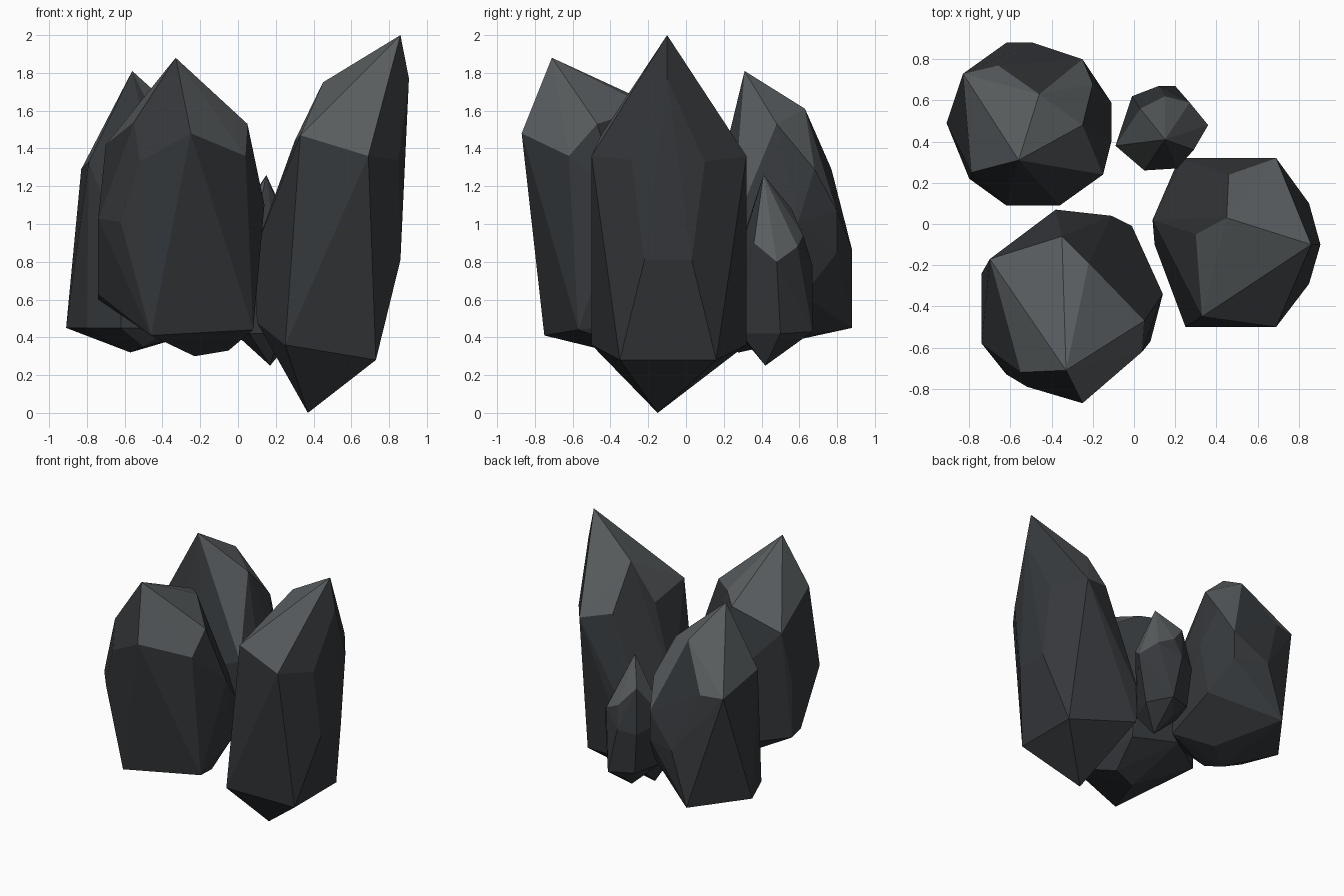
import bpy, bmesh, math


def tone(name, rgb):
    m = bpy.data.materials.new(name)
    m.diffuse_color = (*rgb, 1)
    return m


side_stone = tone("side_stone", (0.035, 0.039, 0.043))
tip_stone = tone("tip_stone", (0.10, 0.11, 0.115))


def crystal(name, *rings):
    """Faceted convex crystal wrapped around its corner points."""
    bm = bmesh.new()
    for ring in rings:
        for p in ring:
            bm.verts.new(p)
    bmesh.ops.convex_hull(bm, input=bm.verts[:])
    loose = [v for v in bm.verts if not v.link_faces]
    bmesh.ops.delete(bm, geom=loose, context='VERTS')
    # merge nearly coplanar triangles into clean facets
    bmesh.ops.dissolve_limit(bm, angle_limit=math.radians(3),
                             verts=bm.verts[:], edges=bm.edges[:])
    bmesh.ops.recalc_face_normals(bm, faces=bm.faces[:])
    # paler stone on the upward-facing tip facets
    for f in bm.faces:
        f.material_index = 1 if f.normal.z > 0.36 else 0
    me = bpy.data.meshes.new(name)
    bm.to_mesh(me)
    bm.free()
    me.materials.append(side_stone)
    me.materials.append(tip_stone)
    ob = bpy.data.objects.new(name, me)
    bpy.context.collection.objects.link(ob)
    return ob


# Tall crystal on the right: tip, shoulders, waist, base
crystal("right_crystal",
        [(.86, -.10, 2.0), (.905, -.10, 1.77), (.45, .03, 1.75)],
        [(.33, -.45, 1.47), (.30, -.05, 1.44), (.46, .24, 1.42), (.69, .32, 1.36),
         (.69, -.50, 1.36), (.85, -.29, 1.34), (.85, .10, 1.33)],
        [(.09, .02, .86), (.21, .25, .76), (.22, .32, .60),
         (.86, -.22, .81), (.86, .03, .81)],
        [(.10, -.10, .48), (.25, -.50, .36), (.25, .32, .36),
         (.73, -.35, .28), (.73, .16, .28), (.37, -.15, 0)])

# Broad crystal at the front left
crystal("front_crystal",
        [(-.33, -.71, 1.88), (-.22, -.19, 1.62), (-.35, -.06, 1.58)],
        [(-.55, -.72, 1.54), (.05, -.47, 1.53), (-.25, -.87, 1.48),
         (-.05, -.17, 1.22), (-.70, -.17, 1.42), (.04, -.62, 1.36), (-.52, -.79, 1.33)],
        [(.14, -.34, 1.10), (-.01, -.01, .80), (-.11, .04, .95), (-.38, .07, 1.05),
         (-.74, -.24, 1.03), (-.74, -.58, 1.03), (-.62, -.73, 1.01)],
        [(-.74, -.35, .63), (-.74, -.24, .60), (-.38, .04, .55), (-.02, -.04, .50),
         (.08, -.57, .44), (-.46, -.75, .41), (-.23, -.30, .30), (-.05, -.25, .33)])

# Crystal at the back left
crystal("back_crystal",
        [(-.56, .31, 1.81), (-.46, .63, 1.61), (-.25, .48, 1.53)],
        [(-.79, .25, 1.33), (-.83, .73, 1.29), (-.66, .77, 1.29),
         (-.20, .68, 1.29), (-.25, .80, 1.07)],
        [(-.11, .59, 1.0), (-.11, .40, 1.0), (-.15, .24, .95), (-.36, .09, .90),
         (-.62, .09, .90), (-.49, .88, .86), (-.25, .80, .85)],
        [(-.62, .88, .45), (-.91, .49, .45), (-.80, .22, .45), (-.62, .09, .45),
         (-.36, .10, .45), (-.16, .62, .62), (-.15, .24, .45),
         (-.57, .28, .32), (-.50, .17, .35), (-.40, .40, .37)])

# Small crystal tucked in at the back
crystal("small_crystal",
        [(.15, .41, 1.26), (.03, .56, 1.08)],
        [(.15, .62, .94), (-.01, .62, .75), (.27, .59, .88), (.12, .67, .78),
         (.36, .48, .80), (.29, .36, .90), (.21, .27, .80), (.05, .26, .80),
         (-.09, .38, .80)],
        [(-.05, .40, .45), (.02, .60, .44), (.20, .67, .43), (.31, .50, .42),
         (.22, .29, .42), (.06, .28, .42), (.12, .57, .36), (.17, .42, .25)])
